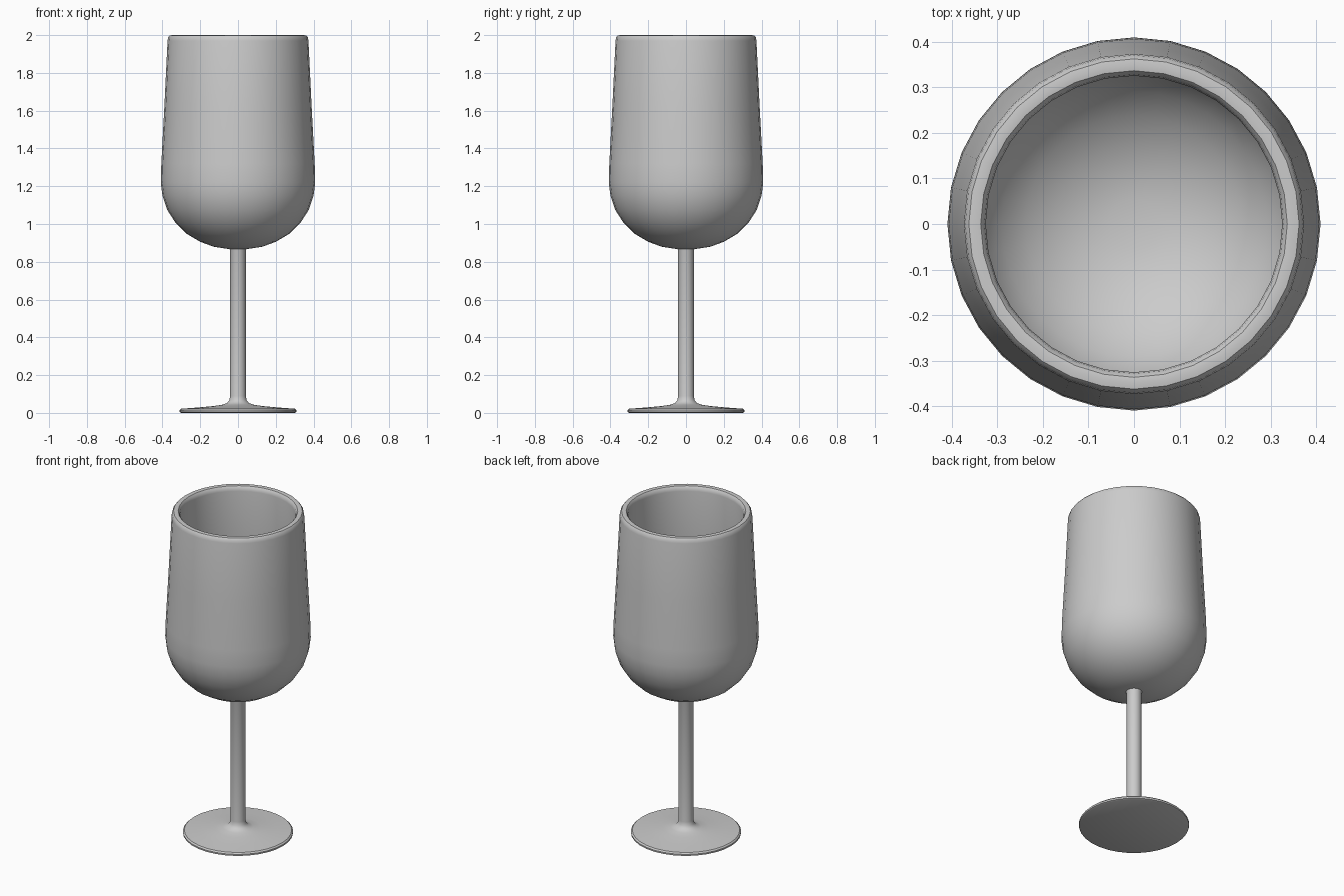
import bpy, bmesh, math

if "Cube" in bpy.data.objects:
    bpy.data.objects.remove(bpy.data.objects["Cube"])

SIDES = 32

glass = bpy.data.materials.new("light grey")
glass.diffuse_color = (0.6, 0.6, 0.6, 1)
glass.use_nodes = True
glass.node_tree.nodes["Principled BSDF"].inputs["Base Color"].default_value = glass.diffuse_color


def lathe(name, profile):
    """Spin an (r, z) profile about z; points with r = 0 become poles."""
    bm = bmesh.new()
    rings = []
    for r, z in profile:
        if r == 0:
            rings.append([bm.verts.new((0, 0, z))] * SIDES)
        else:
            rings.append([bm.verts.new((r * math.cos(2 * math.pi * i / SIDES),
                                        r * math.sin(2 * math.pi * i / SIDES), z))
                          for i in range(SIDES)])
    for a, b in zip(rings, rings[1:]):
        for i in range(SIDES):
            j = (i + 1) % SIDES
            bm.faces.new(list(dict.fromkeys((a[i], a[j], b[j], b[i]))))
    bmesh.ops.recalc_face_normals(bm, faces=bm.faces)
    mesh = bpy.data.meshes.new(name)
    bm.to_mesh(mesh)
    bm.free()
    obj = bpy.data.objects.new(name, mesh)
    bpy.context.collection.objects.link(obj)
    mesh.materials.append(glass)
    bpy.ops.object.select_all(action='DESELECT')
    obj.select_set(True)
    bpy.context.view_layer.objects.active = obj
    bpy.ops.object.shade_smooth_by_angle(angle=math.radians(40))
    return obj


# Bowl: outer wall, rounded rim, inner wall
outer = [(0, 0.868), (0.06, 0.869), (0.13, 0.88), (0.20, 0.906), (0.27, 0.947),
         (0.33, 1.005), (0.375, 1.075), (0.40, 1.15), (0.409, 1.22), (0.406, 1.32),
         (0.39, 1.62), (0.373, 1.97)]
rim = [(0.370, 1.988), (0.362, 1.998), (0.348, 2.0), (0.336, 1.998), (0.328, 1.988), (0.325, 1.97)]
inner = [(0.343, 1.62), (0.359, 1.32), (0.362, 1.22), (0.353, 1.165), (0.331, 1.098),
         (0.291, 1.037), (0.238, 0.987), (0.176, 0.95), (0.115, 0.927), (0.055, 0.916), (0, 0.915)]
lathe("bowl", outer + rim + inner)

# Stem and foot in one flowing profile
lathe("stem_and_foot", [(0, 0), (0.30, 0), (0.309, 0.004), (0.310, 0.014), (0.302, 0.022),
                        (0.22, 0.028), (0.13, 0.036), (0.085, 0.043), (0.058, 0.052),
                        (0.045, 0.068), (0.042, 0.09), (0.042, 0.86), (0.047, 0.874), (0, 0.88)])
